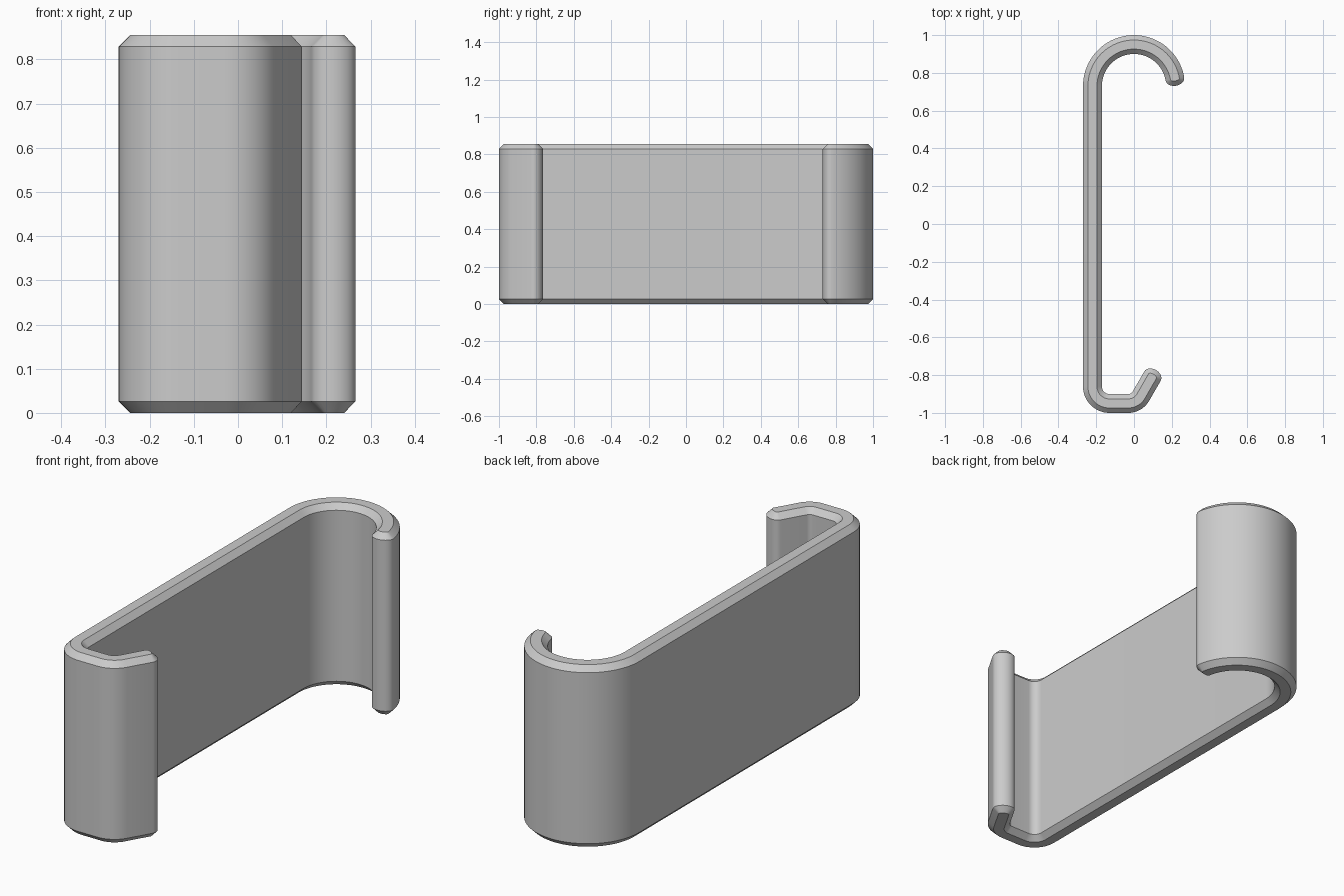
import bpy, bmesh
from math import sin, cos, pi, radians
from mathutils import Vector

if "Cube" in bpy.data.objects:
    bpy.data.objects.remove(bpy.data.objects["Cube"])

HEIGHT, HALF, CHAMFER, TIP = 0.855, 0.05, 0.026, 0.037

grey = bpy.data.materials.new("light_grey")
grey.use_nodes = True
colour = (0.6, 0.6, 0.6, 1)
grey.diffuse_color = colour
grey.node_tree.nodes["Principled BSDF"].inputs["Base Color"].default_value = colour


def arc(cx, cy, r, start, end, n):
    """Centreline points with their outward (convex side) directions."""
    out = []
    for i in range(n + 1):
        a = radians(start + (end - start) * i / n)
        d = Vector((cos(a), sin(a)))
        out.append((Vector((cx, cy)) + d * r, d))
    return out


# Centreline: large hook, straight wall, tight corner, small angled lip
path = arc(0, 0.73, 0.22, 10, 180, 40)
path += arc(-0.13, -0.86, 0.09, 180, 270, 14)
path += arc(-0.03, -0.873, 0.077, 270, 330, 10)
path.append((Vector((0.098, -0.805)), path[-1][1]))


def outline(inset):
    """Closed strip outline with rounded tips, shrunk by inset."""
    w, depth = HALF - inset, TIP - inset

    def tip(point, normal, sign):
        along = Vector((-normal.y, normal.x)) * sign
        return [point + normal * (w * cos(t) * sign) + along * (depth * sin(t))
                for t in (pi * k / 12 for k in range(1, 12))]

    outer = [p + n * w for p, n in path]
    inner = [p - n * w for p, n in reversed(path)]
    return outer + tip(*path[-1], 1) + inner + tip(*path[0], -1)


# Loft the outline upward with chamfered ends
bm = bmesh.new()
levels = [(CHAMFER, 0), (0, CHAMFER), (0, HEIGHT - CHAMFER), (CHAMFER, HEIGHT)]
rings = [[bm.verts.new((p.x, p.y, z)) for p in outline(inset)] for inset, z in levels]
for low, high in zip(rings, rings[1:]):
    for i in range(len(low)):
        j = (i + 1) % len(low)
        bm.faces.new((low[i], low[j], high[j], high[i]))
bm.faces.new(rings[0][::-1])
bm.faces.new(rings[-1])
bmesh.ops.recalc_face_normals(bm, faces=bm.faces[:])

mesh = bpy.data.meshes.new("hook_clip")
bm.to_mesh(mesh)
bm.free()
mesh.materials.append(grey)
clip = bpy.data.objects.new("hook_clip", mesh)
bpy.context.collection.objects.link(clip)

# Smooth curves, crisp chamfers
bpy.context.view_layer.objects.active = clip
clip.select_set(True)
bpy.ops.object.shade_smooth_by_angle(angle=radians(30))
